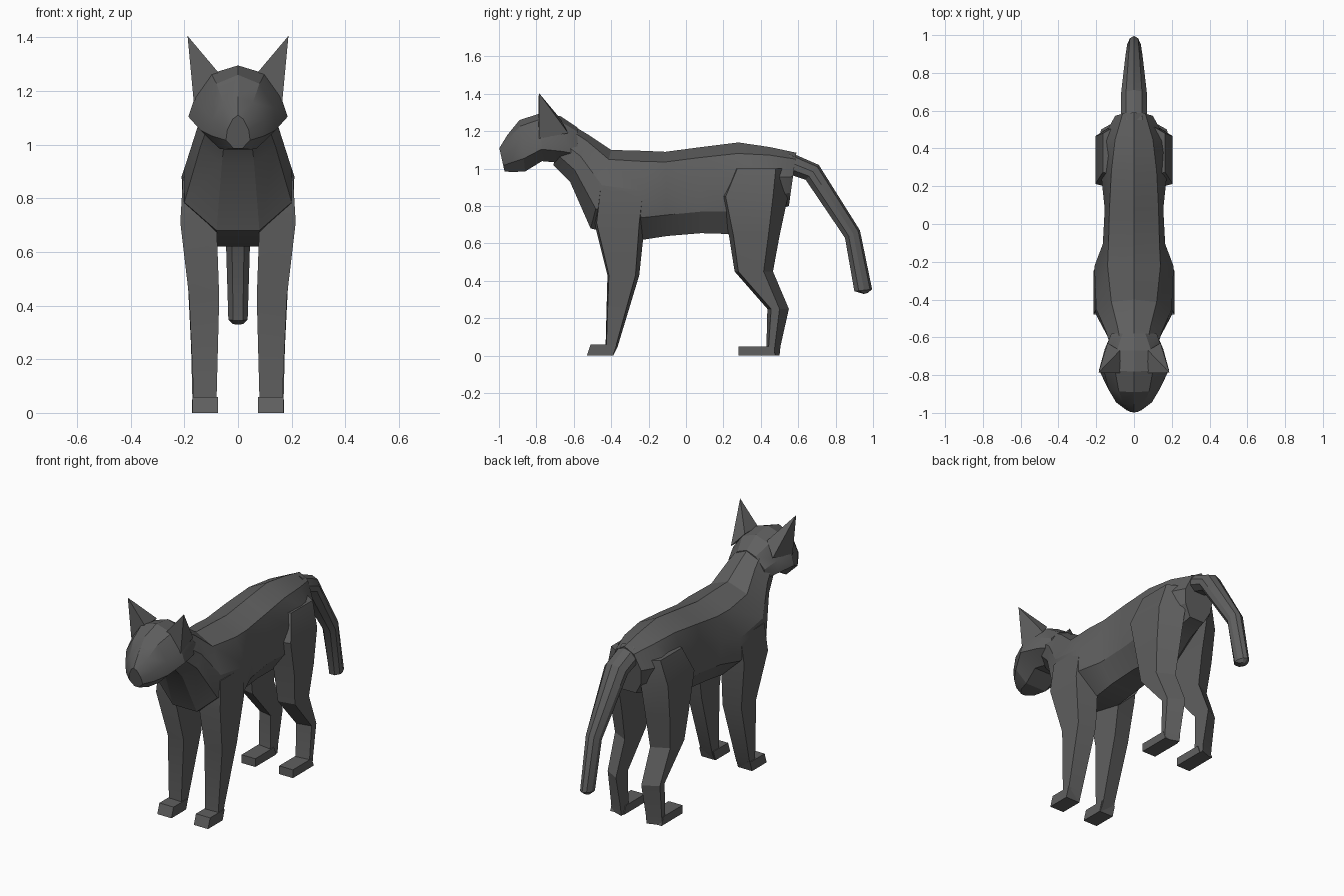
import bpy, bmesh, math

grey = bpy.data.materials.new("dark_grey")
grey.diffuse_color = (0.115, 0.115, 0.115, 1)


def finish(bm, name):
    bmesh.ops.remove_doubles(bm, verts=bm.verts, dist=0.0005)
    bmesh.ops.recalc_face_normals(bm, faces=bm.faces)
    mesh = bpy.data.meshes.new(name)
    bm.to_mesh(mesh)
    bm.free()
    mesh.materials.append(grey)
    ob = bpy.data.objects.new(name, mesh)
    bpy.context.collection.objects.link(ob)
    bpy.ops.object.select_all(action='DESELECT')
    ob.select_set(True)
    bpy.context.view_layer.objects.active = ob
    bpy.ops.object.shade_smooth_by_angle(angle=math.radians(25))
    return ob


def loft(name, rings):
    """Skin a list of equally sized point rings and cap both ends."""
    bm = bmesh.new()
    loops = [[bm.verts.new(p) for p in ring] for ring in rings]
    n = len(loops[0])
    for a, b in zip(loops, loops[1:]):
        for i in range(n):
            j = (i + 1) % n
            bm.faces.new((a[i], a[j], b[j], b[i]))
    bm.faces.new(loops[0])
    bm.faces.new(loops[-1][::-1])
    return finish(bm, name)


def section(yt, zt, yb, zb, widths, levels=(0.12, 0.45, 0.75, 1)):
    """Symmetric slice from a top point to a bottom point."""
    half = [(w, yt + (yb - yt) * t, zt + (zb - zt) * t) for w, t in zip(widths, levels)]
    return [(0, yt, zt)] + half + [(-x, y, z) for x, y, z in reversed(half)]


def limb(name, side, rings):
    """Four sided limb; each ring is z, front, back, inner, outer, back chamfer."""
    loft(name, [[(side * xi, y0, z), (side * xo, y0 + c * 0.4, z),
                 (side * xo, y1 - c, z), (side * xi, y1, z)]
                for z, y0, y1, xi, xo, c in rings])


# neck, chest, belly and rump
loft("body", [section(*r) for r in (
    (-0.62, 1.24, -0.71, 1.02, (.07, .12, .11, .05)),
    (-0.52, 1.18, -0.62, 0.93, (.09, .15, .14, .06)),
    (-0.40, 1.10, -0.51, 0.68, (.12, .20, .20, .08)),
    (-0.22, 1.095, -0.23, 0.62, (.14, .21, .205, .08)),
    (-0.11, 1.09, -0.10, 0.64, (.135, .165, .16, .08)),
    (0.08, 1.115, 0.08, 0.655, (.13, .155, .15, .075)),
    (0.28, 1.14, 0.25, 0.65, (.12, .175, .165, .07)),
    (0.45, 1.115, 0.42, 0.76, (.10, .175, .15, .06)),
    (0.59, 1.085, 0.55, 0.80, (.06, .10, .09, .05)))])

# head with tapering muzzle
loft("head", [section(*r) for r in (
    (-0.998, 1.11, -0.97, 0.985, (.02, .04, .045, .015)),
    (-0.955, 1.18, -0.93, 0.982, (.055, .095, .095, .05)),
    (-0.89, 1.26, -0.86, 0.985, (.08, .135, .14, .07)),
    (-0.78, 1.295, -0.77, 1.04, (.10, .16, .185, .08)),
    (-0.67, 1.28, -0.66, 1.03, (.09, .15, .155, .06)),
    (-0.58, 1.22, -0.58, 1.03, (.06, .12, .12, .05)))])

# drooping tail
loft("tail", [section(yt, zt, yb, zb, (w * .6, w, w, w * .5)) for yt, zt, yb, zb, w in (
    (0.55, 1.09, 0.55, 0.97, .07),
    (0.71, 1.02, 0.64, 0.94, .07),
    (0.93, 0.67, 0.85, 0.63, .045),
    (0.995, 0.355, 0.90, 0.345, .036),
    (0.97, 0.335, 0.95, 0.33, .02))])

for side, label in ((1, "left"), (-1, "right")):
    # front leg and paw
    limb(f"front_leg_{label}", side, (
        (0.88, -0.47, -0.20, .08, .205, .03),
        (0.71, -0.49, -0.22, .08, .215, .03),
        (0.43, -0.42, -0.25, .07, .182, .02),
        (0.05, -0.43, -0.365, .08, .165, .01),
        (0.00, -0.43, -0.39, .08, .165, .01)))
    limb(f"front_paw_{label}", side, (
        (0.06, -0.51, -0.37, .075, .17, 0),
        (0.00, -0.53, -0.39, .075, .17, 0)))
    # hind leg with hock, and paw
    limb(f"hind_leg_{label}", side, (
        (1.00, 0.25, 0.54, .06, .165, .06),
        (0.85, 0.18, 0.545, .08, .205, .08),
        (0.64, 0.23, 0.50, .08, .20, .06),
        (0.45, 0.26, 0.465, .085, .185, .05),
        (0.25, 0.435, 0.55, .085, .175, .05),
        (0.05, 0.43, 0.505, .085, .17, .03),
        (0.00, 0.42, 0.50, .085, .17, .03)))
    limb(f"hind_paw_{label}", side, (
        (0.05, 0.28, 0.46, .08, .172, 0),
        (0.00, 0.28, 0.48, .08, .172, 0)))
    # pointed ear
    bm = bmesh.new()
    base = [bm.verts.new((side * x, y, z)) for x, y, z in (
        (.07, -.79, 1.265), (.165, -.785, 1.16), (.14, -.63, 1.19), (.075, -.67, 1.265))]
    tip = bm.verts.new((side * .188, -.787, 1.405))
    for i in range(4):
        bm.faces.new((base[i], base[(i + 1) % 4], tip))
    bm.faces.new(base)
    finish(bm, f"ear_{label}")
